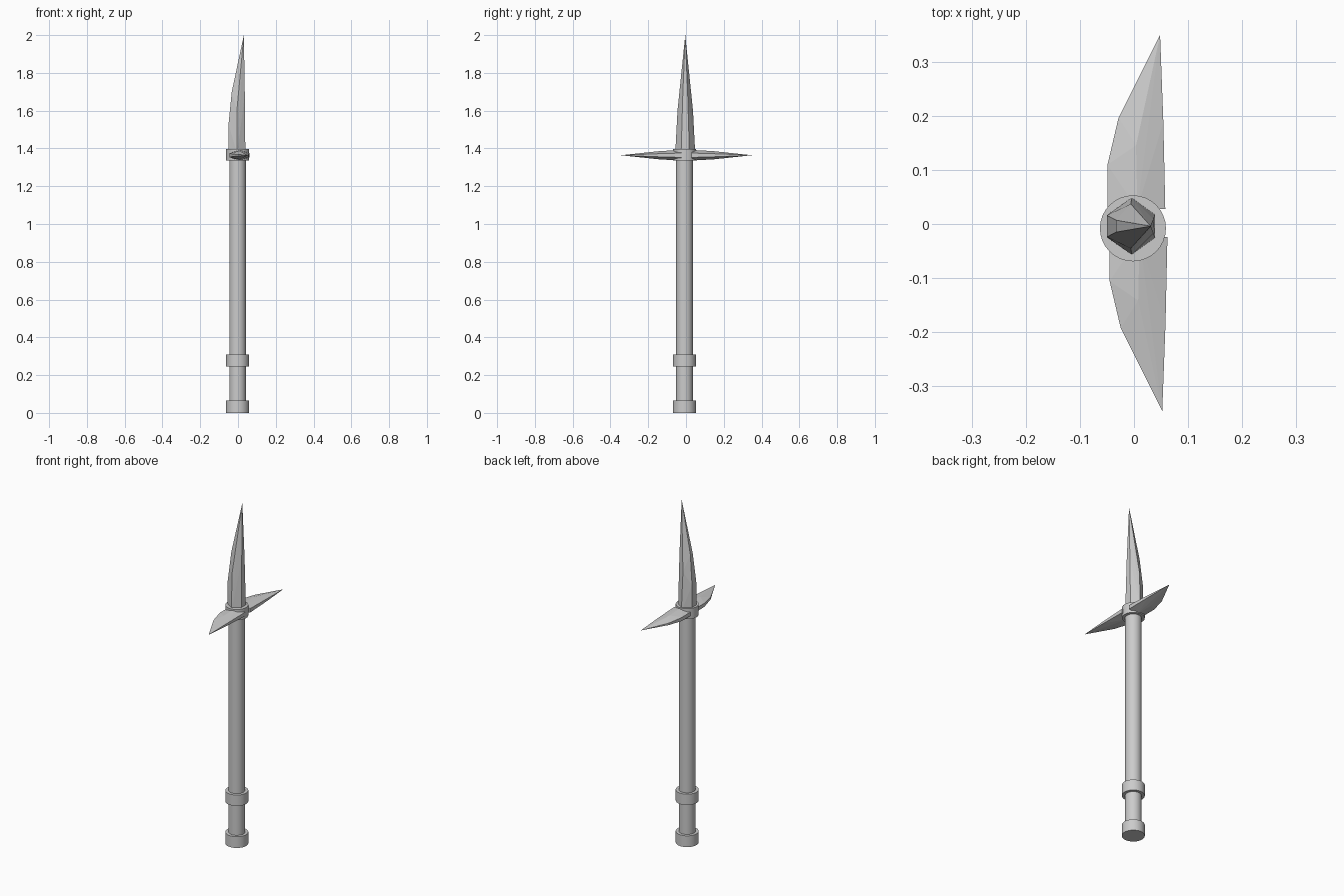
import bpy, bmesh
from mathutils import Matrix, Vector

if "Cube" in bpy.data.objects:
    bpy.data.objects.remove(bpy.data.objects["Cube"])

CX, CY = -0.002, -0.008


def cylinder(name, radius, z0, z1):
    bpy.ops.mesh.primitive_cylinder_add(vertices=32, radius=radius, depth=z1 - z0,
                                        location=(CX, CY, (z0 + z1) / 2))
    bpy.context.object.name = name
    bpy.ops.object.shade_smooth_by_angle()


def blade(name, matrix):
    # (x, half thickness, distance along blade): back edge, side ridge, cutting edge, tip
    half = [(-0.05, 0.021, 0), (-0.05, 0.020, 0.16), (-0.033, 0.011, 0.33),
            (-0.004, 0.053, 0), (-0.006, 0.041, 0.23),
            (0.039, 0.022, 0), (0.036, 0.013, 0.315)]
    points = [(x, s * y, z) for x, y, z in half for s in (-1, 1)] + [(0.031, 0, 0.63)]
    bm = bmesh.new()
    verts = [bm.verts.new(matrix @ Vector(p)) for p in points]
    bmesh.ops.convex_hull(bm, input=verts)
    bmesh.ops.dissolve_limit(bm, angle_limit=0.01, verts=bm.verts, edges=bm.edges)
    bmesh.ops.recalc_face_normals(bm, faces=bm.faces)
    mesh = bpy.data.meshes.new(name)
    bm.to_mesh(mesh)
    bm.free()
    bpy.context.collection.objects.link(bpy.data.objects.new(name, mesh))


def side_matrix(sign, shift, base):
    # Lay the blade along +y or -y, shortened, thinner and slightly broader
    return Matrix(((1.2, 0, 0, shift),
                   (0, 0, sign * 0.51, base),
                   (0, 0.53, 0, 1.364),
                   (0, 0, 0, 1)))


# Shaft and its three collars
cylinder("shaft", 0.044, 0.01, 1.37)
cylinder("pommel_collar", 0.061, 0, 0.066)
cylinder("grip_collar", 0.061, 0.246, 0.31)
cylinder("head_collar", 0.061, 1.335, 1.397)

# Main blade and the two cross blades
blade("main_blade", Matrix.Translation((0, -0.004, 1.37)))
blade("cross_blade_back", side_matrix(1, 0.011, 0.028))
blade("cross_blade_front", side_matrix(-1, 0.015, -0.024))
